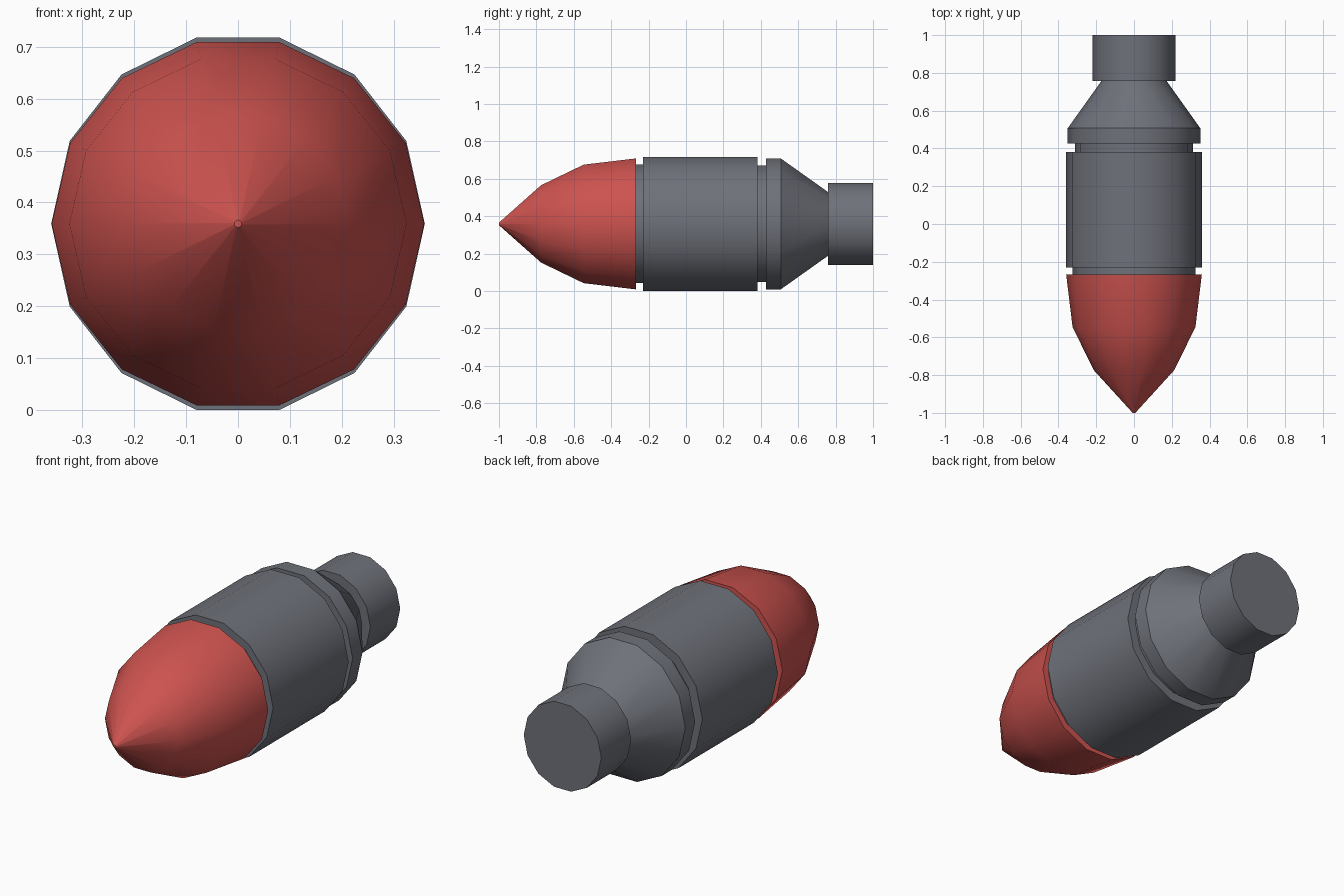
import bpy, bmesh, math

if "Cube" in bpy.data.objects:
    bpy.data.objects.remove(bpy.data.objects["Cube"])

SIDES = 14
CENTRE_Z = 0.359


def material(name, rgb):
    m = bpy.data.materials.new(name)
    m.diffuse_color = (*rgb, 1.0)
    m.use_nodes = True
    m.node_tree.nodes["Principled BSDF"].inputs["Base Color"].default_value = m.diffuse_color
    return m


red = material("red_tip_paint", (0.61, 0.086, 0.078))
grey = material("dark_grey_metal", (0.158, 0.166, 0.195))


def lathe(name, profile, mat, z_scale=1.0):
    """Spin a list of (y, radius) around the long axis, with capped ends."""
    bm = bmesh.new()
    rings = []
    for y, r in profile:
        rings.append([bm.verts.new((r * math.cos(2 * math.pi * i / SIDES), y,
                                    CENTRE_Z + z_scale * r * math.sin(2 * math.pi * i / SIDES)))
                      for i in range(SIDES)])
    for a, b in zip(rings, rings[1:]):
        for i in range(SIDES):
            j = (i + 1) % SIDES
            bm.faces.new((a[i], a[j], b[j], b[i]))
    bm.faces.new(rings[0])
    bm.faces.new(rings[-1])
    bmesh.ops.recalc_face_normals(bm, faces=bm.faces)
    me = bpy.data.meshes.new(name)
    bm.to_mesh(me)
    bm.free()
    me.materials.append(mat)
    ob = bpy.data.objects.new(name, me)
    bpy.context.collection.objects.link(ob)
    bpy.ops.object.select_all(action='DESELECT')
    ob.select_set(True)
    bpy.context.view_layer.objects.active = ob
    bpy.ops.object.shade_smooth_by_angle(angle=math.radians(30))
    return ob


# Pointed nose
lathe("nose_cone", [(-1.0, 0.007), (-0.775, 0.212), (-0.547, 0.325), (-0.268, 0.359)], red)

# Recessed collar behind the nose
lathe("front_collar", [(-0.268, 0.325), (-0.23, 0.325)], grey)

# Main barrel, rear groove, flange and taper down to the neck
lathe("body", [(-0.23, 0.36), (0.382, 0.36), (0.382, 0.313), (0.427, 0.313),
               (0.427, 0.351), (0.507, 0.351), (0.758, 0.172)], grey, 1.022)

# Tail nozzle
lathe("tail_nozzle", [(0.758, 0.22), (1.0, 0.22)], grey, 1.022)
